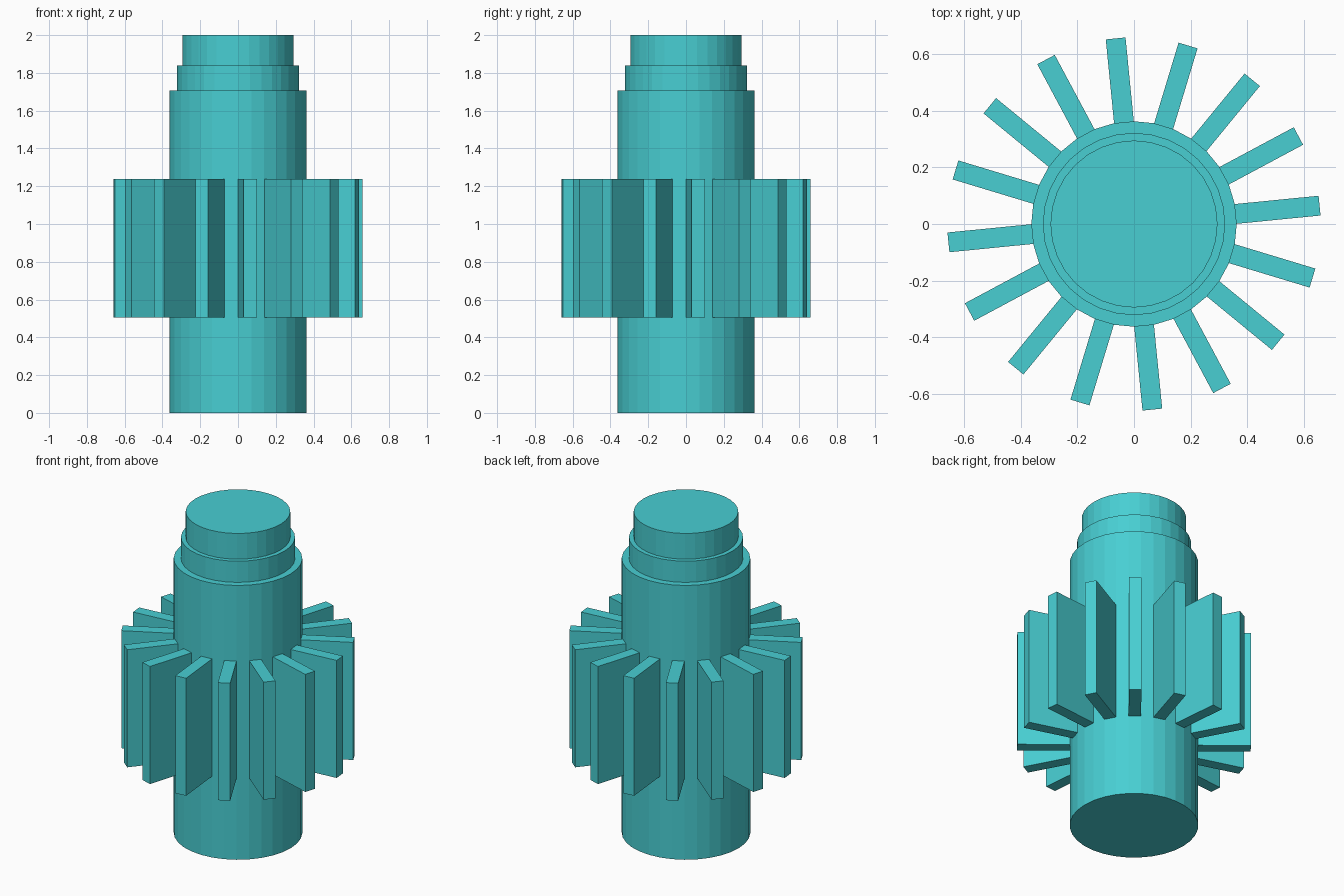
import bpy, bmesh, math
from mathutils import Matrix, Vector

if "Cube" in bpy.data.objects:
    bpy.data.objects.remove(bpy.data.objects["Cube"])

SIDES = 32
TEETH = 16
TOOTH_START = math.radians(5.65)

teal = bpy.data.materials.new("turquoise")
teal.diffuse_color = (0.065, 0.62, 0.65, 1.0)
teal.use_nodes = True
teal.node_tree.nodes["Principled BSDF"].inputs["Base Color"].default_value = teal.diffuse_color


def finish(bm, name):
    bmesh.ops.recalc_face_normals(bm, faces=bm.faces[:])
    mesh = bpy.data.meshes.new(name)
    bm.to_mesh(mesh)
    bm.free()
    mesh.materials.append(teal)
    obj = bpy.data.objects.new(name, mesh)
    bpy.context.collection.objects.link(obj)
    return obj


# Stepped shaft: rings of a lathe profile, capped at both ends
profile = [(0.363, 0), (0.363, 1.708), (0.322, 1.708),
           (0.322, 1.84), (0.295, 1.84), (0.295, 2.0)]
bm = bmesh.new()
rings = []
for r, z in profile:
    angles = [2 * math.pi * i / SIDES for i in range(SIDES)]
    rings.append([bm.verts.new((r * math.cos(a), r * math.sin(a), z)) for a in angles])
for low, high in zip(rings, rings[1:]):
    for i in range(SIDES):
        j = (i + 1) % SIDES
        bm.faces.new((low[i], low[j], high[j], high[i]))
bm.faces.new(rings[0][::-1])
bm.faces.new(rings[-1])
finish(bm, "stepped_shaft")

# Gear teeth: radial blades set slightly into the shaft
inner, outer, width = 0.345, 0.659, 0.07
bottom, top = 0.505, 1.237
size = Matrix.Diagonal((outer - inner, width, top - bottom, 1))
place = Matrix.Translation(Vector(((inner + outer) / 2, 0, (bottom + top) / 2)))
for k in range(TEETH):
    bm = bmesh.new()
    turn = Matrix.Rotation(TOOTH_START + 2 * math.pi * k / TEETH, 4, 'Z')
    bmesh.ops.create_cube(bm, size=1, matrix=turn @ place @ size)
    finish(bm, f"gear_tooth_{k + 1}")
